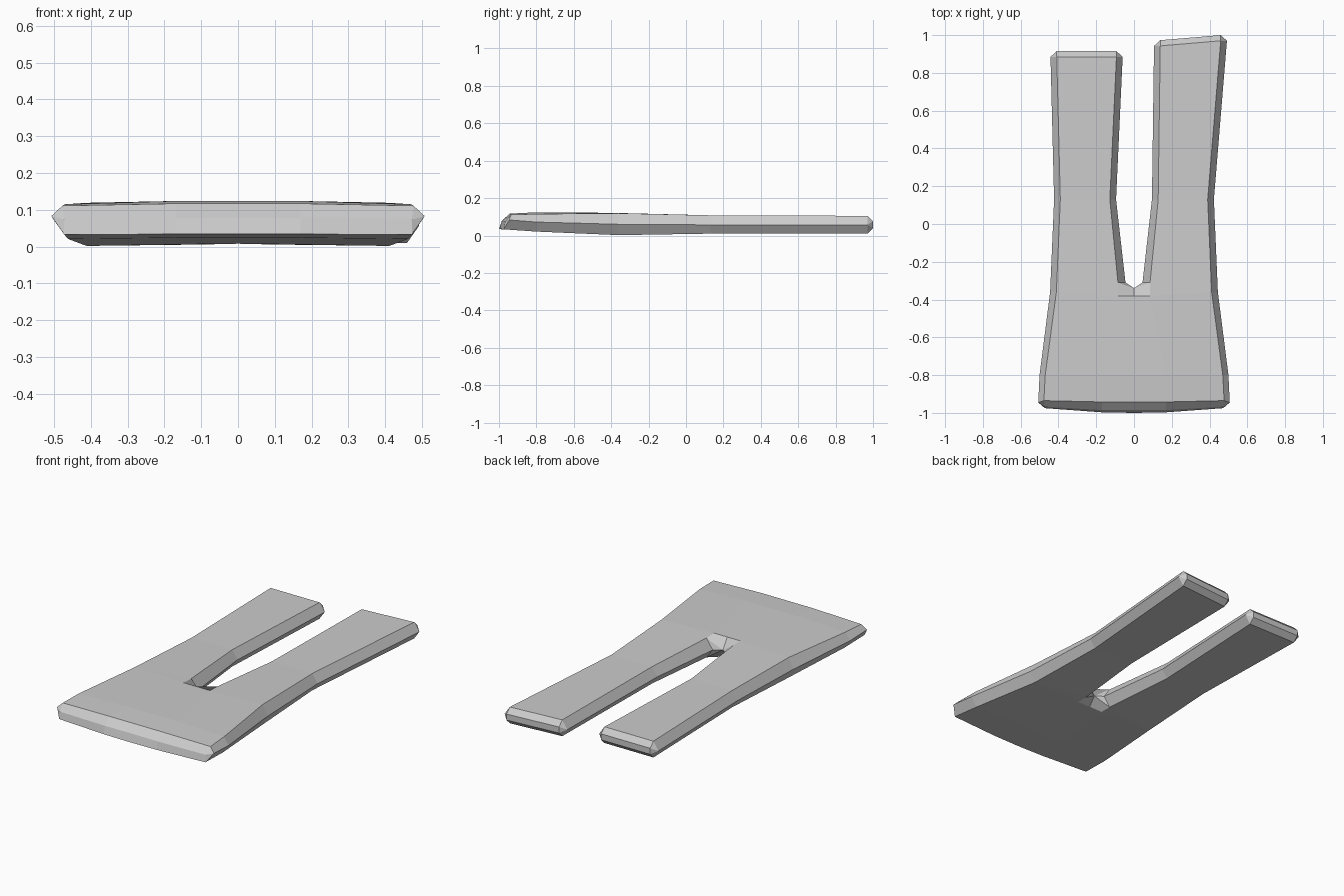
import bpy, bmesh

cube = bpy.data.objects.get("Cube")
if cube:
    bpy.data.objects.remove(cube, do_unlink=True)

cloth = bpy.data.materials.new("light_grey_cloth")
cloth.use_nodes = True
grey = (0.6, 0.6, 0.6, 1)
cloth.diffuse_color = grey
cloth.node_tree.nodes["Principled BSDF"].inputs["Base Color"].default_value = grey

bm = bmesh.new()


def face(*points):
    bm.faces.new([bm.verts.new(p) for p in points])


def strip(a, b):
    """Join two rows of points with quads."""
    for i in range(len(a) - 1):
        face(a[i], a[i + 1], b[i + 1], b[i])


def leg_ring(s, outer, inner, yo, yi, top, ridge, low):
    """Six-sided leg section: ridge, top, top, ridge, bottom, bottom."""
    bevel = 0.033
    o, i = s * outer, s * inner
    ot, it = s * (outer - bevel), s * (inner + bevel)
    return [(o, yo, ridge), (ot, yo, top), (it, yi, top),
            (i, yi, ridge), (it, yi, low), (ot, yo, low)]


def leg(s, tip):
    """Leg from the crotch to a chamfered tip; returns its first ring."""
    root = leg_ring(s, 0.444, 0.045, -0.36, -0.31, 0.119, 0.06, 0.002)
    root[2] = (s * 0.085, -0.31, 0.119)
    root[4] = (s * 0.085, -0.31, 0.006)
    knee = leg_ring(s, 0.423, 0.095, 0.13, 0.13, 0.108, 0.057, 0.01)
    end = leg_ring(s, *tip, 0.105, 0.057, 0.01)
    for a, b in ((root, knee), (knee, end)):
        strip(a + a[:1], b + b[:1])
    # chamfered tip
    o, t, i, m, bi, bo = end
    ct, ci, cbi, cbo = [(p[0], p[1] + 0.03, z) for p, z in
                        ((t, 0.075), (i, 0.075), (bi, 0.04), (bo, 0.04))]
    face(ct, ci, cbi, cbo)
    face(t, i, ci, ct)
    face(bo, bi, cbi, cbo)
    for ridge, up, down, c_up, c_down in ((o, t, bo, ct, cbo), (m, i, bi, ci, cbi)):
        face(ridge, up, c_up)
        face(ridge, c_up, c_down)
        face(ridge, c_down, down)
    return root


def torso(s, root):
    """One half of the upper part, from the crotch to the open hem."""
    o, t, i, m, bi, bo = root
    notch = (0, -0.34, 0.06)
    # rows run edge, middle, centre
    top = [t, (s * 0.085, -0.38, 0.121), (0, -0.38, 0.121)]
    low = [bo, (s * 0.085, -0.38, 0.007), (0, -0.38, 0.008)]
    # crotch patch, above and below
    for edge, near, row in ((t, i, top), (bo, bi, low)):
        face(edge, near, row[1])
        face(near, m, notch)
        face(near, notch, row[2], row[1])
    chest = [(s * 0.47, -0.8, 0.115), (s * 0.17, -0.8, 0.124), (0, -0.8, 0.124)]
    brim = [(s * 0.477, -0.935, 0.111), (s * 0.17, -0.942, 0.117), (0, -0.942, 0.117)]
    middle = [(s * 0.472, -0.967, 0.073), (s * 0.17, -0.985, 0.078), (0, -0.985, 0.079)]
    hem = [(s * 0.472, -0.975, 0.033), (s * 0.17, -0.997, 0.034), (0, -1, 0.034)]
    belly = [(s * 0.462, -0.8, 0.021), (s * 0.17, -0.8, 0.024), (0, -0.8, 0.024)]
    for a, b in ((top, chest), (chest, brim), (brim, middle),
                 (middle, hem), (hem, belly), (belly, low)):
        strip(a, b)
    # sides ending in small pointed corners
    side = (s * 0.5, -0.8, 0.072)
    corner = (s * 0.507, -0.945, 0.083)
    strip([t, o, bo], [chest[0], side, belly[0]])
    strip([chest[0], side, belly[0]], [brim[0], corner, hem[0]])
    face(corner, brim[0], middle[0])
    face(corner, middle[0], hem[0])


# tip: outer x, inner x, outer y, inner y
for s, tip in ((-1, (0.442, 0.06, 0.885, 0.885)), (1, (0.492, 0.106, 0.97, 0.943))):
    torso(s, leg(s, tip))

bmesh.ops.remove_doubles(bm, verts=bm.verts, dist=0.0005)
bmesh.ops.recalc_face_normals(bm, faces=bm.faces)
mesh = bpy.data.meshes.new("folded_trousers")
bm.to_mesh(mesh)
bm.free()
mesh.materials.append(cloth)
trousers = bpy.data.objects.new("folded_trousers", mesh)
bpy.context.collection.objects.link(trousers)
